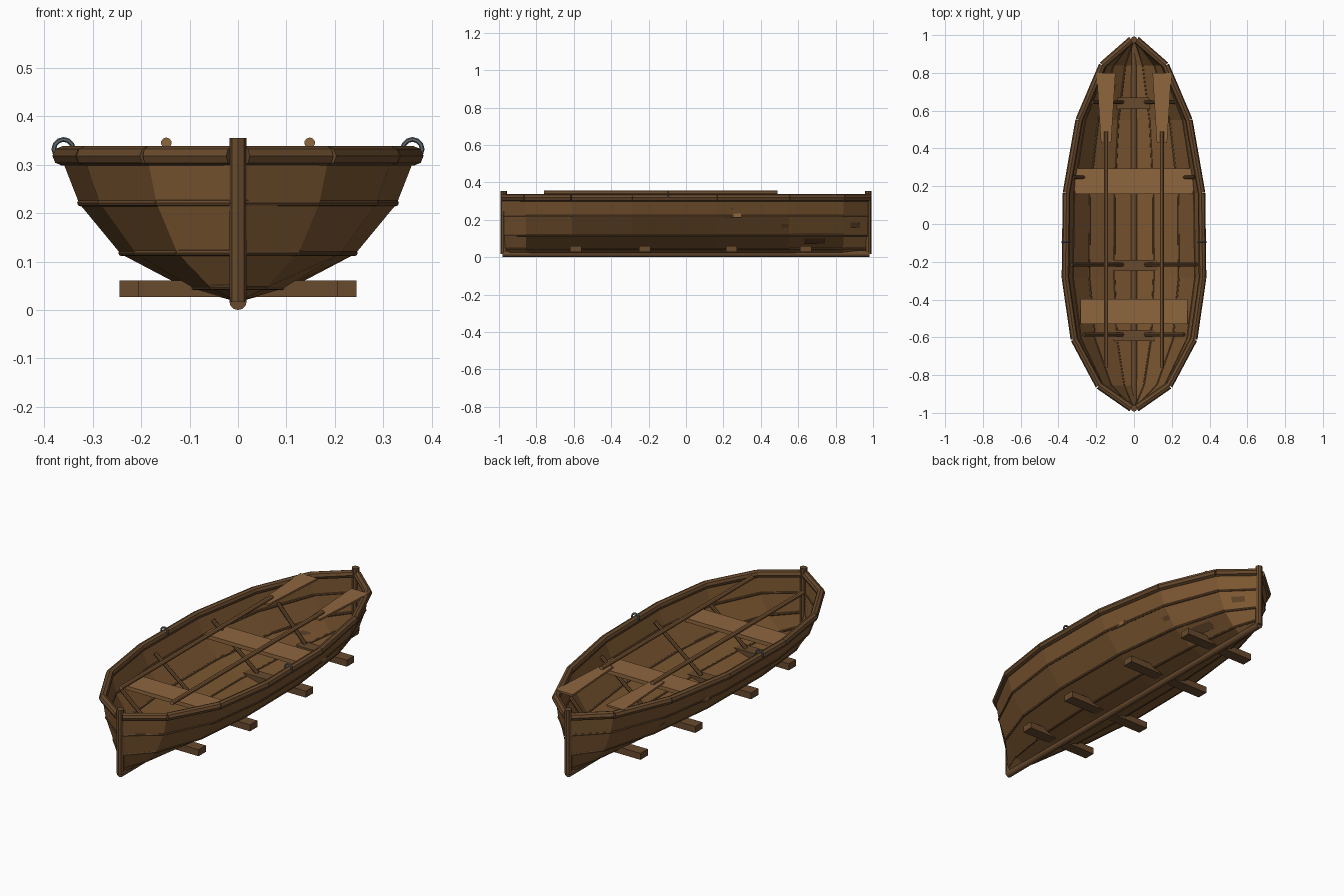
import bpy, bmesh, math
from mathutils import Vector

if "Cube" in bpy.data.objects:
    bpy.data.objects.remove(bpy.data.objects["Cube"])


def mat(name, rgb):
    m = bpy.data.materials.new(name)
    lin = [((c / 255 + 0.055) / 1.055) ** 2.4 for c in rgb]
    m.diffuse_color = (*lin, 1)
    m.use_nodes = True
    m.node_tree.nodes["Principled BSDF"].inputs["Base Color"].default_value = m.diffuse_color
    return m


HULL = mat("hull brown", (124, 87, 49))
TRIM = mat("trim brown", (104, 74, 45))
LIGHT = mat("light wood", (143, 102, 62))
PATCH = mat("dark patch", (92, 64, 38))
STEEL = mat("steel grey", (98, 106, 112))

# Half outline of the boat (y, width factor) and mid cross-section (x, z)
STATIONS = [(-0.975, 0.035), (-0.855, 0.51), (-0.61, 0.87), (-0.285, 1.0),
            (0.165, 0.985), (0.55, 0.80), (0.84, 0.46), (0.975, 0.035)]
SECTION = [(0, 0.02), (0.105, 0.047), (0.24, 0.118), (0.325, 0.221), (0.363, 0.318)]


def factor(y):
    for (y0, f0), (y1, f1) in zip(STATIONS, STATIONS[1:]):
        if y0 <= y <= y1:
            return f0 + (f1 - f0) * (y - y0) / (y1 - y0)
    return 0.035


def half_width(z):
    for (x0, z0), (x1, z1) in zip(SECTION, SECTION[1:]):
        if z0 <= z <= z1:
            return x0 + (x1 - x0) * (z - z0) / (z1 - z0)


def finish(name, bm, m):
    bmesh.ops.recalc_face_normals(bm, faces=bm.faces)
    me = bpy.data.meshes.new(name)
    bm.to_mesh(me)
    bm.free()
    me.materials.append(m)
    ob = bpy.data.objects.new(name, me)
    bpy.context.collection.objects.link(ob)
    return ob


def add_rod(bm, a, b, r, n=8):
    a, b = Vector(a), Vector(b)
    d = b - a
    mtx = d.to_track_quat('Z', 'Y').to_matrix().to_4x4()
    mtx.translation = (a + b) / 2
    bmesh.ops.create_cone(bm, cap_ends=True, segments=n, radius1=r, radius2=r,
                          depth=d.length, matrix=mtx)


def rods(name, pairs, r, m, n=8):
    bm = bmesh.new()
    for a, b in pairs:
        add_rod(bm, a, b, r, n)
    return finish(name, bm, m)


def slab(name, outline, z0, z1, m):
    """Flat board from an xy outline."""
    bm = bmesh.new()
    face = bm.faces.new([bm.verts.new((x, y, z0)) for x, y in outline])
    ext = bmesh.ops.extrude_face_region(bm, geom=[face])
    for v in ext["geom"]:
        if isinstance(v, bmesh.types.BMVert):
            v.co.z = z1
    return finish(name, bm, m)


def board(name, x, y0, y1, z0, z1, m):
    return slab(name, [(-x, y0), (x, y0), (x, y1), (-x, y1)], z0, z1, m)


# Hull shell
bm = bmesh.new()
profile = [(-x, z) for x, z in reversed(SECTION[1:])] + SECTION
grid = [[bm.verts.new((x * f, y, z)) for x, z in profile] for y, f in STATIONS]
for r0, r1 in zip(grid, grid[1:]):
    for i in range(len(profile) - 1):
        bm.faces.new((r0[i], r0[i + 1], r1[i + 1], r1[i]))
hull = finish("hull", bm, HULL)
sol = hull.modifiers.new("thickness", 'SOLIDIFY')
sol.thickness = 0.006
sol.offset = 0

# Gunwale rails and seam battens
for idx, name, r in ((4, "gunwale", 0.02), (3, "upper_batten", 0.007),
                     (2, "middle_batten", 0.007), (1, "lower_batten", 0.006)):
    x, z = SECTION[idx]
    pairs = []
    for s in (-1, 1):
        pts = [(s * x * f, y, z) for y, f in STATIONS]
        pairs += list(zip(pts, pts[1:]))
    rods(name, pairs, r, TRIM)

# Keel and stem posts
rods("keel", [((0, -0.98, 0.018), (0, 0.98, 0.018))], 0.018, TRIM, 12)
for y, name in ((-0.975, "front_post"), (0.975, "back_post")):
    rods(name, [((0, y, 0.018), (0, y, 0.355))], 0.018, TRIM)

# Cross beams under the floor and sloping ribs
for i, (y, beam, rib, top) in enumerate([(-0.59, 0.205, 0.265, 0.235), (-0.22, 0.245, 0.33, 0.27),
                                         (0.243, 0.245, 0.32, 0.27), (0.64, 0.205, 0.22, 0.235)]):
    board(f"cross_beam_{i + 1}", beam, y - 0.03, y + 0.03, 0.027, 0.061, TRIM)
    rods(f"ribs_{i + 1}", [((s * 0.06, y + 0.005, 0.06), (s * rib, y + 0.005, top))
                           for s in (-1, 1)], 0.01, TRIM)

# Seats
board("middle_seat", 0.312, 0.16, 0.293, 0.213, 0.233, LIGHT)
board("front_seat", 0.283, -0.53, -0.398, 0.213, 0.233, LIGHT)

# Oars and oarlocks
for s, side in ((-1, "left"), (1, "right")):
    c = s * 0.148
    rods(f"{side}_oar_shaft", [((c, -0.76, 0.345), (c, 0.49, 0.345))], 0.011, LIGHT, 10)
    slab(f"{side}_oar_blade", [(c - 0.027, 0.43), (c + 0.027, 0.43),
                               (c + 0.05, 0.80), (c - 0.05, 0.80)], 0.328, 0.338, LIGHT)
    bpy.ops.mesh.primitive_torus_add(location=(s * 0.36, -0.095, 0.332), rotation=(math.pi / 2, 0, 0),
                                     major_radius=0.02, minor_radius=0.005,
                                     major_segments=12, minor_segments=6)
    lock = bpy.context.object
    lock.name = f"{side}_oarlock"
    lock.data.materials.append(STEEL)

# Dark repair patches on the back planks
for s, side in ((-1, "left"), (1, "right")):
    bm = bmesh.new()
    for y0, y1, z0, z1 in ((0.51, 0.549, 0.158, 0.178), (0.63, 0.74, 0.07, 0.1), (0.88, 0.93, 0.155, 0.185)):
        bm.faces.new([bm.verts.new((s * (half_width(z) * factor(y) + 0.005), y, z))
                      for y, z in ((y0, z0), (y1, z0), (y1, z1), (y0, z1))])
    finish(f"{side}_patches", bm, PATCH)
